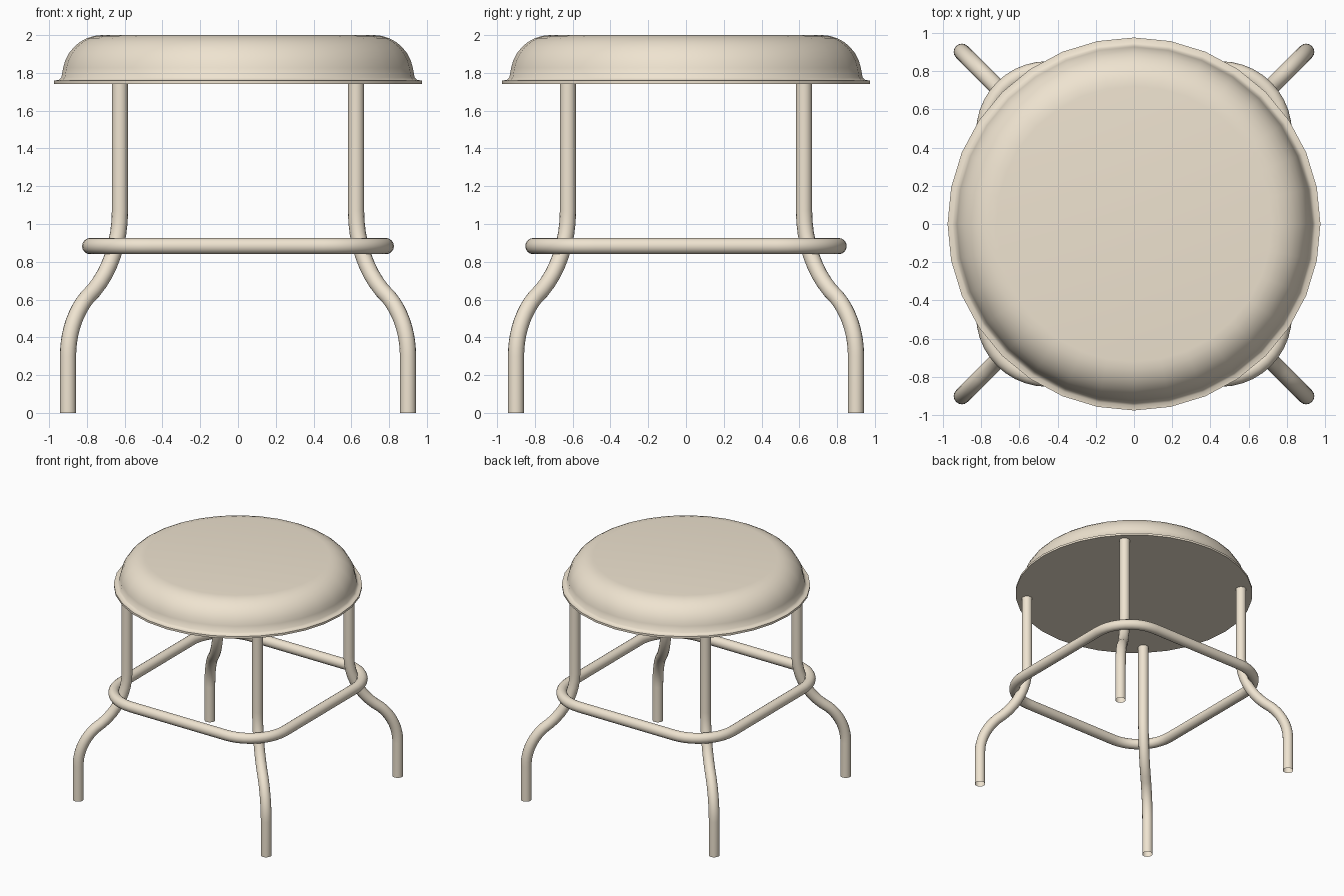
import bpy, bmesh
from math import sin, cos, pi, atan, radians

if "Cube" in bpy.data.objects:
    bpy.data.objects.remove(bpy.data.objects["Cube"])

cream = bpy.data.materials.new("cream_paint")
cream.diffuse_color = (0.86, 0.77, 0.63, 1)
cream.use_nodes = True
cream.node_tree.nodes["Principled BSDF"].inputs["Base Color"].default_value = cream.diffuse_color
TUBE = 0.043


def smooth(obj, angle):
    obj.data.materials.append(cream)
    bpy.ops.object.select_all(action='DESELECT')
    obj.select_set(True)
    bpy.context.view_layer.objects.active = obj
    bpy.ops.object.shade_smooth_by_angle(angle=radians(angle))


def tube(name, points, closed=False):
    """Round tube along a polyline, converted to a mesh."""
    curve = bpy.data.curves.new(name, 'CURVE')
    curve.dimensions = '3D'
    curve.bevel_depth = TUBE
    curve.bevel_resolution = 6
    spline = curve.splines.new('POLY')
    spline.points.add(len(points) - 1)
    for p, co in zip(spline.points, points):
        p.co = (*co, 1)
    spline.use_cyclic_u = closed
    obj = bpy.data.objects.new(name, curve)
    bpy.context.collection.objects.link(obj)
    bpy.ops.object.select_all(action='DESELECT')
    obj.select_set(True)
    bpy.context.view_layer.objects.active = obj
    bpy.ops.object.convert(target='MESH')
    obj = bpy.context.view_layer.objects.active
    obj.name = name
    smooth(obj, 50)


def bend(start, end, steps=9):
    """Circular arc in (diagonal distance, z) leaving 'start' vertically."""
    dx, dz = end[0] - start[0], end[1] - start[1]
    a = 2 * atan(abs(dx / dz))
    r = abs(dz) / sin(a)
    sx, sz = (1 if dx > 0 else -1), (1 if dz > 0 else -1)
    return [(start[0] + sx * r * (1 - cos(a * i / steps)),
             start[1] + sz * r * sin(a * i / steps)) for i in range(steps + 1)]


# Seat: lathed dome with a thin flange and a flat underside
profile = [(0.975, 1.742), (0.975, 1.76), (0.95, 1.762), (0.935, 1.775)]
profile += [(0.72 + 0.21 * cos(a), 1.785 + 0.215 * sin(a))
            for a in (i * pi / 16 for i in range(1, 9))]
SIDES = 32
bm = bmesh.new()
rings = [[bm.verts.new((r * cos(2 * pi * i / SIDES), r * sin(2 * pi * i / SIDES), z))
          for i in range(SIDES)] for r, z in profile]
for lo, hi in zip(rings, rings[1:]):
    for i in range(SIDES):
        j = (i + 1) % SIDES
        bm.faces.new((lo[i], lo[j], hi[j], hi[i]))
bm.faces.new(rings[-1])
bm.faces.new(rings[0][::-1])
mesh = bpy.data.meshes.new("seat")
bm.to_mesh(mesh)
bm.free()
seat = bpy.data.objects.new("seat", mesh)
bpy.context.collection.objects.link(seat)
smooth(seat, 40)

# Legs: straight top, S-bend outwards along the diagonal, straight foot
D = 2 ** 0.5
knee = (0.80 * D, 0.61)
path = [(0.625 * D, 1.75)] + bend((0.625 * D, 1.07), knee)
path += bend((0.90 * D, 0.30), knee)[::-1][1:] + [(0.90 * D, 0)]
for side, sx in (("left", -1), ("right", 1)):
    for end, sy in (("front", -1), ("back", 1)):
        tube(f"{end}_{side}_leg", [(sx * d / D, sy * d / D, z) for d, z in path])

# Foot ring: rounded rectangle wrapped around the outside of the legs
HX, HY, R = 0.783, 0.808, 0.33
ring = []
for k, (sx, sy) in enumerate(((1, 1), (-1, 1), (-1, -1), (1, -1))):
    for i in range(11):
        a = (k + i / 10) * pi / 2
        ring.append((sx * (HX - R) + R * cos(a), sy * (HY - R) + R * sin(a), 0.883))
tube("foot_ring", ring, closed=True)
